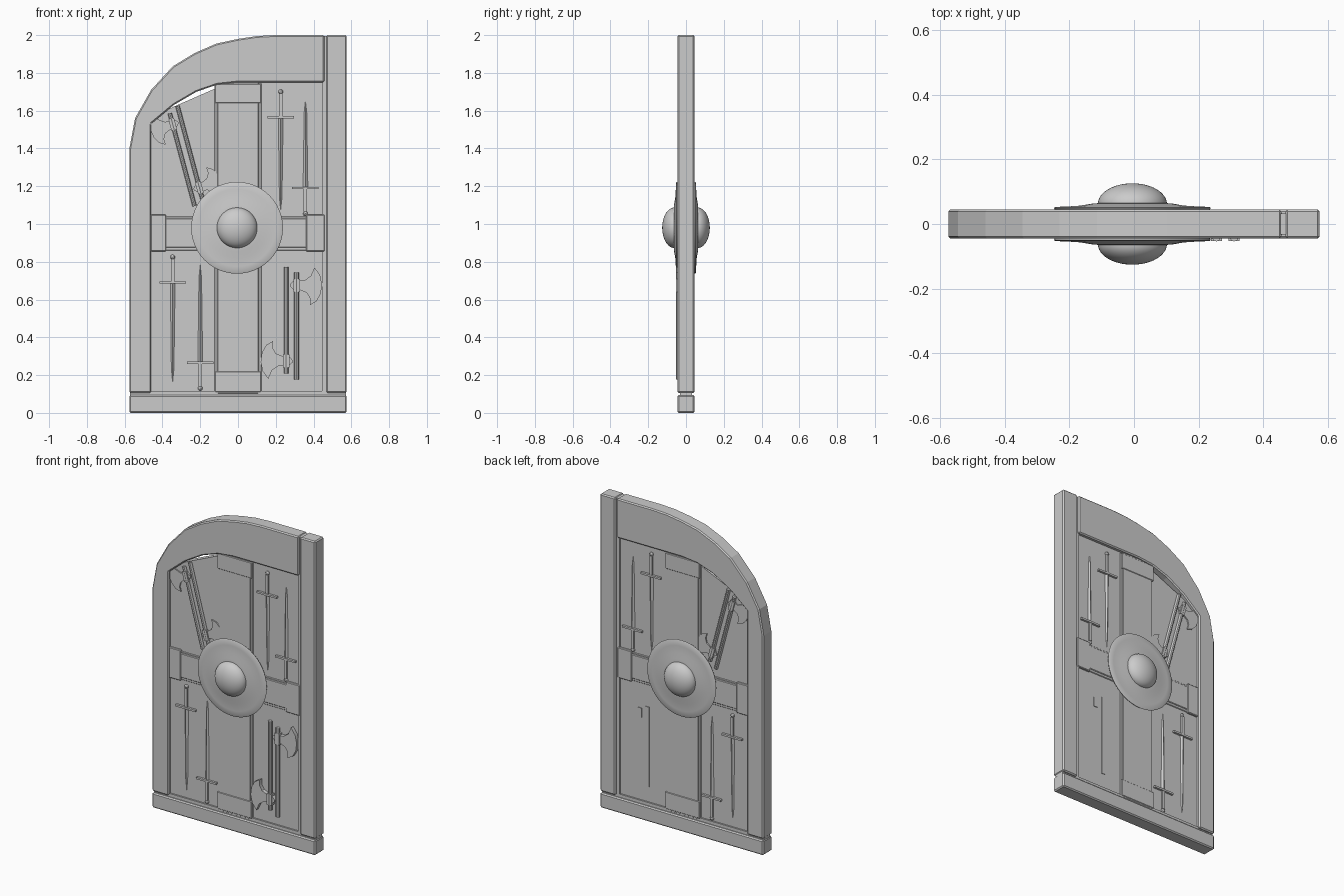
import bpy, bmesh, math
from mathutils import Matrix, Vector

if "Cube" in bpy.data.objects:
    bpy.data.objects.remove(bpy.data.objects["Cube"])


def finish(name, bm, bevel=0, mirror=False, smooth=False, mat=None):
    if mat:
        bm.transform(mat)
    bmesh.ops.recalc_face_normals(bm, faces=bm.faces[:])
    me = bpy.data.meshes.new(name)
    bm.to_mesh(me)
    bm.free()
    ob = bpy.data.objects.new(name, me)
    bpy.context.collection.objects.link(ob)
    if bevel:
        m = ob.modifiers.new("Bevel", 'BEVEL')
        m.width, m.segments, m.limit_method = bevel, 1, 'ANGLE'
    if mirror:
        m = ob.modifiers.new("Mirror", 'MIRROR')
        m.use_axis = (False, True, False)
        m.use_mirror_merge = False
    if smooth:
        bpy.ops.object.select_all(action='DESELECT')
        ob.select_set(True)
        bpy.context.view_layer.objects.active = ob
        bpy.ops.object.shade_smooth_by_angle(angle=math.radians(35))
    return ob


def add_poly(bm, pts, y0, y1):
    """Extrude an x-z outline from y0 to y1."""
    f = bm.faces.new([bm.verts.new((x, y0, z)) for x, z in pts])
    r = bmesh.ops.extrude_face_region(bm, geom=[f])
    vs = [g for g in r["geom"] if isinstance(g, bmesh.types.BMVert)]
    bmesh.ops.translate(bm, verts=vs, vec=(0, y1 - y0, 0))


def rect(x0, x1, z0, z1):
    return [(x0, z0), (x1, z0), (x1, z1), (x0, z1)]


def slab(name, pts, half, bevel=0):
    bm = bmesh.new()
    add_poly(bm, pts, -half, half)
    return finish(name, bm, bevel)


def lathe(name, prof, cx, cz, seg=48):
    """Revolve (radius, height) around the y axis, mirrored to the back."""
    bm = bmesh.new()
    vs = [bm.verts.new((r, -h, 0)) for r, h in prof]
    es = [bm.edges.new(e) for e in zip(vs, vs[1:])]
    bmesh.ops.spin(bm, geom=vs + es, axis=(0, 1, 0), cent=(0, 0, 0),
                   steps=seg, angle=2 * math.pi)
    bmesh.ops.remove_doubles(bm, verts=bm.verts[:], dist=1e-5)
    return finish(name, bm, mirror=True, smooth=True,
                  mat=Matrix.Translation((cx, 0, cz)))


# Frame: arched left side, right stile, bottom rail
outer = [(-.575, 1.4), (-.545, 1.56), (-.46, 1.71), (-.345, 1.835), (-.23, 1.905),
         (-.115, 1.955), (0, 1.98), (.1, 1.995), (.2, 2)]
inner = [(0, 1.75), (-.11, 1.738), (-.22, 1.70), (-.34, 1.63), (-.46, 1.53)]
F = .045
slab("arched_frame", [(-.575, .105)] + outer + [(.457, 2), (.457, 1.75)] + inner
     + [(-.46, .105)], F, .007)
slab("right_stile", rect(.468, .575, .105, 2), F, .007)
slab("bottom_rail", rect(-.575, .575, 0, .095), F, .007)
slab("stile_groove", rect(.445, .48, .05, 1.996), .032)
slab("rail_groove", rect(-.571, .571, .08, .115), .032)

# Recessed panel and the crossing boards
slab("panel", [(-.48, .08), (.47, .08), (.47, 1.77), (0, 1.77), (-.48, 1.56)], .022)
slab("vertical_board", rect(-.11, .11, .1, 1.752), .033, .004)
slab("vertical_board_edges", rect(-.125, .125, .1, 1.745), .027, .003)
slab("horizontal_board", rect(-.465, .46, .875, 1.03), .032, .004)
slab("horizontal_board_edges", rect(-.465, .46, .86, 1.04), .027, .003)
for name, r in {"bottom_band": (-.122, .122, .11, .22),
                "top_band": (-.122, .122, 1.64, 1.742),
                "left_band": (-.462, -.38, .855, 1.05),
                "right_band": (.36, .459, .855, 1.05)}.items():
    slab(name, rect(*r), .036, .004)

# Round shield with domed boss on both sides
lathe("shield", [(0, .03), (.1, .03), (.24, .045), (.243, .05), (.238, .053), (.205, .054),
                 (.16, .057), (.125, .063), (.1, .065), (0, .065)], -.005, .98)
N = 12
lathe("shield_boss", [(.107 * math.cos(a), .062 + .064 * math.sin(a))
                      for a in [math.pi / 2 * i / N for i in range(N + 1)]], -.005, .98)


# Swords, modelled point down with the guard at the origin
def sword(name, x, z, blade, up):
    bm = bmesh.new()
    d = 1 if up else -1
    y, s = -.018, .034
    out = [(-.017, 0), (.017, 0), (.011, blade * .8), (0, blade)]
    out.insert(3, (-.011, blade * .8))
    out = [out[0], out[1], out[2], (0, blade), (-.011, blade * .8)]
    base = [bm.verts.new((px, y, pz * d)) for px, pz in out]
    r0, r1 = bm.verts.new((0, -s, 0)), bm.verts.new((0, -.029, blade * .8 * d))
    for f in ((0, 1, r0), (1, 2, r1, r0), (2, 3, r1), (3, 4, r1), (4, 0, r0, r1)):
        bm.faces.new([base[i] if isinstance(i, int) else i for i in f])
    bm.faces.new(base)
    add_poly(bm, rect(-.07, .07, -.006, .006), y, -.036)
    add_poly(bm, rect(-.009, .009, min(0, -d * .125), max(0, -d * .125)), y, -.033)
    bmesh.ops.create_icosphere(bm, subdivisions=2, radius=.013,
                               matrix=Matrix.Translation((0, -.023, -d * .135)))
    finish(name, bm, mirror=True, mat=Matrix.Translation((x, 0, z)))


sword("sword_upper_inner", .226, 1.565, .53, False)
sword("sword_upper_outer", .357, 1.19, .50, True)
sword("sword_lower_outer", -.346, .69, .57, False)
sword("sword_lower_inner", -.2, .265, .56, True)

# Axes: round handle with a crescent head and a short back spike
HEAD = [(-.035, .222), (-.015, .24), (.04, .24), (.075, .265), (.095, .31), (.124, .27),
        (.135, .22), (.128, .17), (.105, .13), (.07, .11), (.072, .145), (.055, .175),
        (.02, .19), (-.015, .19), (-.035, .212)]


def axe(name, y, mat, mirror):
    bm = bmesh.new()
    bmesh.ops.create_cone(bm, cap_ends=True, segments=10, radius1=.013, radius2=.013,
                          depth=.565, matrix=Matrix.Translation((0, y, 0)))
    add_poly(bm, HEAD, -.015, y - .004)
    add_poly(bm, rect(-.017, .017, .18, .25), -.015, y - .012)
    finish(name, bm, mirror=mirror, smooth=True, mat=mat)


def axe_pair(name, cx, cz, tilt, sx, sz, y, mirror):
    place = (Matrix.Translation((cx, 0, cz)) @ Matrix.Rotation(math.radians(tilt), 4, 'Y')
             @ Matrix.Diagonal((sx, 1, sz, 1)))
    off = Matrix.Translation((.0275, 0, -.015))
    turn = Matrix.Rotation(math.pi, 4, 'Y')
    axe(name + "_axe_a", y, place @ off, mirror)
    axe(name + "_axe_b", y, place @ turn @ off, mirror)


axe_pair("upper", -.275, 1.36, -15, -.9, .9, -.026, True)
axe_pair("lower", .2825, .475, 0, 1, 1, -.041, False)

# Lower axe parts that show through on the back
for name, r in {"back_handle_strip": (.243, .267, .21, .72),
                "back_axe_socket": (.295, .325, .64, .70)}.items():
    bm = bmesh.new()
    add_poly(bm, rect(*r), .015, .026)
    finish(name, bm)
